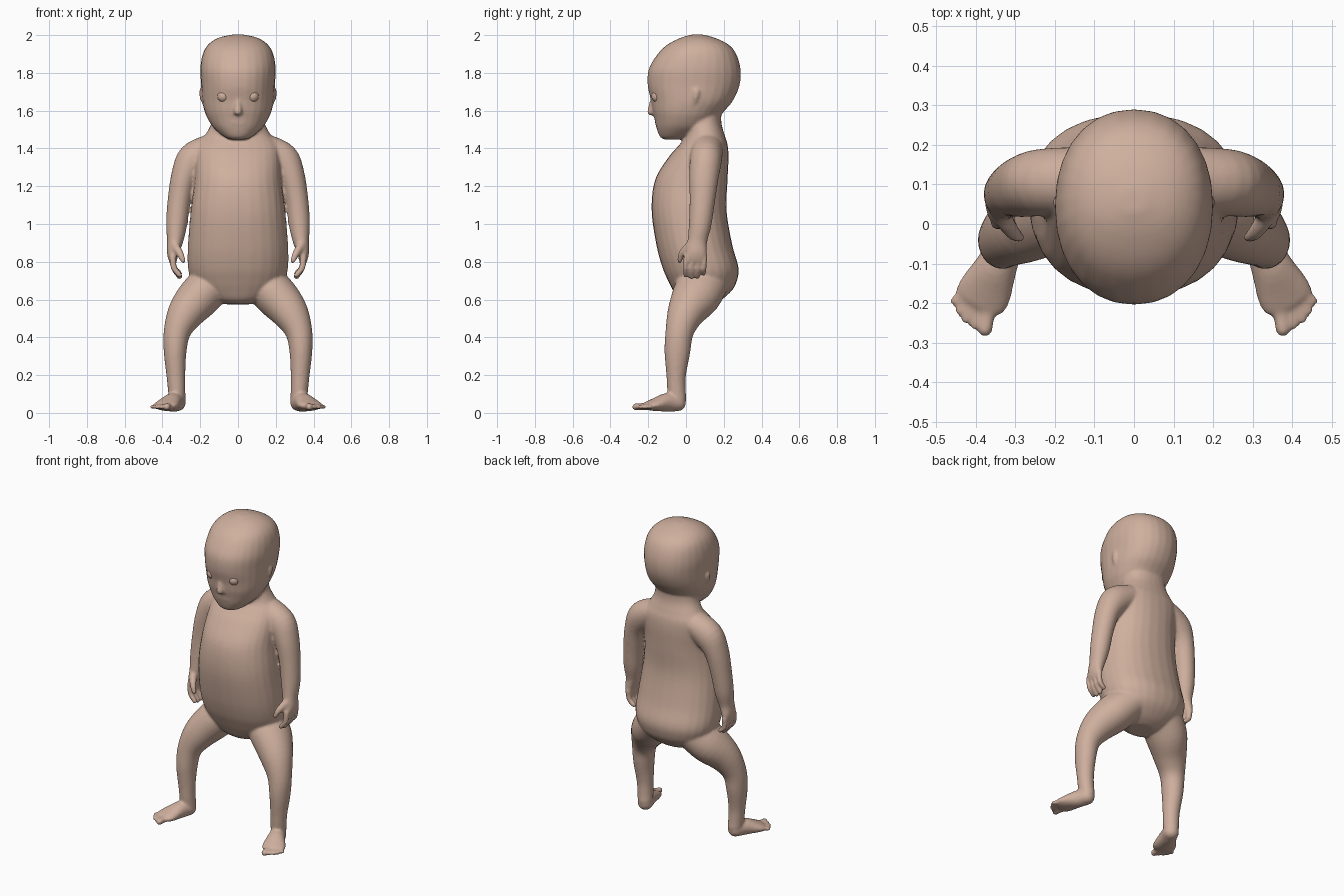
import bpy, bmesh, math
from mathutils import Vector

parts = []
N = 28


def spline(rows, steps=5):
    # Catmull-Rom interpolation through rows of numbers
    out = []
    for i in range(len(rows) - 1):
        p = [rows[max(0, min(len(rows) - 1, i + k))] for k in (-1, 0, 1, 2)]
        for s in range(steps):
            t = s / steps
            out.append([0.5 * (2 * b + (c - a) * t + (2 * a - 5 * b + 4 * c - d) * t * t
                               + (3 * b - a - 3 * c + d) * t ** 3) for a, b, c, d in zip(*p)])
    return out + [list(rows[-1])]


def skin(name, rings, mirror=False):
    for sx in ((1, -1) if mirror else (1,)):
        bm = bmesh.new()
        vs = [[bm.verts.new((p[0] * sx, p[1], p[2])) for p in r] for r in rings]
        for a, b in zip(vs, vs[1:]):
            for i in range(N):
                j = (i + 1) % N
                bm.faces.new((a[i], a[j], b[j], b[i]))
        bm.faces.new(vs[0])
        bm.faces.new(vs[-1])
        bmesh.ops.recalc_face_normals(bm, faces=bm.faces)
        me = bpy.data.meshes.new(name)
        bm.to_mesh(me)
        bm.free()
        ob = bpy.data.objects.new(name, me)
        bpy.context.collection.objects.link(ob)
        parts.append(ob)


def stack(name, rows, power=1.0):
    # horizontal sections: z, half width, front y, back y
    rings = []
    for z, w, f, b in spline(rows):
        ring = []
        for i in range(N):
            a = 2 * math.pi * i / N
            c, s = math.cos(a), math.sin(a)
            c = math.copysign(abs(c) ** power, c)
            s = math.copysign(abs(s) ** power, s)
            ring.append((w * c, (f + b) / 2 + (b - f) / 2 * s, z))
        rings.append(ring)
    skin(name, rings)


def limb(name, rows, ref=(0, 1, 0), mirror=True):
    # round-ended tube: x, y, z, side radius, other radius
    pts = spline(rows, 4)
    rings, ref = [], Vector(ref)
    for i, p in enumerate(pts):
        c = Vector(p[:3])
        t = (Vector(pts[min(i + 1, len(pts) - 1)][:3]) - Vector(pts[max(i - 1, 0)][:3])).normalized()
        u = t.cross(ref).normalized()
        v = u.cross(t)
        caps = [(0, 1)]
        r = min(p[3], p[4])
        ends = [(math.sin(k) * r, math.cos(k)) for k in (0.4, 0.8, 1.15, 1.45)]
        if i == 0:
            caps = [(-o, k) for o, k in reversed(ends)] + caps
        if i == len(pts) - 1:
            caps += ends
        for o, k in caps:
            rings.append([c + t * o + k * (u * p[3] * math.cos(2 * math.pi * j / N)
                                           + v * p[4] * math.sin(2 * math.pi * j / N)) for j in range(N)])
    skin(name, rings, mirror)


# trunk, neck and head
stack("torso", [(0.575, 0.07, 0.0, 0.14), (0.60, 0.14, -0.04, 0.19), (0.65, 0.21, -0.07, 0.245),
                (0.70, 0.245, -0.095, 0.27), (0.77, 0.265, -0.125, 0.278), (0.89, 0.265, -0.157, 0.245),
                (1.07, 0.25, -0.182, 0.215), (1.23, 0.23, -0.165, 0.22), (1.35, 0.225, -0.095, 0.225),
                (1.42, 0.215, -0.035, 0.22), (1.47, 0.175, 0.0, 0.205), (1.54, 0.14, 0.0, 0.187),
                (1.64, 0.13, 0.0, 0.19)], 0.9)
stack("head", [(1.448, 0.04, -0.115, -0.02), (1.462, 0.075, -0.138, 0.03), (1.51, 0.13, -0.157, 0.12),
               (1.56, 0.162, -0.168, 0.17), (1.60, 0.178, -0.178, 0.205), (1.655, 0.19, -0.186, 0.25),
               (1.735, 0.195, -0.203, 0.284), (1.82, 0.2, -0.197, 0.289), (1.90, 0.187, -0.15, 0.266),
               (1.95, 0.158, -0.098, 0.225), (1.985, 0.105, -0.03, 0.155), (2.003, 0.03, 0.03, 0.09)], 0.92)
# nose, lips and ears
limb("nose", [(0, -0.175, 1.655, 0.012, 0.015), (0, -0.186, 1.595, 0.022, 0.02)], mirror=False)
limb("lips", [(-0.025, -0.153, 1.537, 0.011, 0.011), (0.025, -0.153, 1.537, 0.011, 0.011)], mirror=False)
limb("ear", [(0.185, 0.055, 1.70, 0.022, 0.022), (0.184, 0.05, 1.665, 0.018, 0.018),
             (0.175, 0.045, 1.635, 0.012, 0.012)])
# arms
limb("arm", [(0.15, 0.11, 1.395, 0.08, 0.085), (0.235, 0.105, 1.34, 0.09, 0.085),
             (0.285, 0.095, 1.25, 0.07, 0.078), (0.312, 0.086, 1.12, 0.061, 0.067),
             (0.325, 0.075, 1.0, 0.056, 0.06), (0.333, 0.06, 0.91, 0.043, 0.052),
             (0.345, 0.055, 0.85, 0.032, 0.057), (0.345, 0.05, 0.815, 0.024, 0.056)])
for k in range(4):
    y = 0.002 + 0.032 * k
    drop = (0.01, 0, 0.003, 0.02)[k]
    limb("finger", [(0.345, y, 0.83, 0.018, 0.016), (0.34, y - 0.003, 0.77, 0.017, 0.0145),
                    (0.308, y - 0.005, 0.718 + drop, 0.014, 0.013)])
limb("thumb", [(0.335, 0.02, 0.885, 0.024, 0.024), (0.308, -0.02, 0.845, 0.02, 0.019),
               (0.29, -0.034, 0.805, 0.014, 0.014)])
# legs
limb("leg", [(0.12, 0.10, 0.70, 0.11, 0.13), (0.20, 0.055, 0.62, 0.115, 0.13),
             (0.275, 0.0, 0.53, 0.098, 0.10), (0.322, -0.034, 0.43, 0.072, 0.075),
             (0.333, -0.046, 0.32, 0.06, 0.068), (0.329, -0.052, 0.20, 0.05, 0.052),
             (0.325, -0.05, 0.12, 0.046, 0.049), (0.322, -0.044, 0.075, 0.045, 0.046)])
# feet and toes
limb("foot", [(0.322, -0.045, 0.052, 0.046, 0.044), (0.345, -0.10, 0.056, 0.052, 0.05),
              (0.375, -0.165, 0.043, 0.068, 0.034), (0.39, -0.195, 0.038, 0.068, 0.024)], (0, 0, 1))
toes = [((0.365, -0.19), (0.377, -0.268), 0.019), ((0.385, -0.19), (0.405, -0.256), 0.013),
        ((0.40, -0.185), (0.427, -0.24), 0.013), ((0.41, -0.175), (0.443, -0.22), 0.012),
        ((0.415, -0.16), (0.455, -0.194), 0.012)]
for a, b, r in toes:
    limb("toe", [(*a, 0.036, r, r), (*b, 0.032, r, r)], (0, 0, 1))

# merge into one continuous skin
bpy.ops.object.select_all(action='DESELECT')
for ob in parts:
    ob.select_set(True)
bpy.context.view_layer.objects.active = parts[0]
bpy.ops.object.join()
body = bpy.context.object
body.name = "body"
m = body.modifiers.new("Fuse", 'REMESH')
m.mode = 'VOXEL'
m.voxel_size = 0.008
m.use_smooth_shade = True
s = body.modifiers.new("Soften", 'SMOOTH')
s.factor = 0.5
s.iterations = 7

# colour
mat = bpy.data.materials.new("skin")
mat.diffuse_color = (0.62, 0.43, 0.34, 1)
body.data.materials.clear()
body.data.materials.append(mat)

# eyes
for sx in (1, -1):
    bpy.ops.mesh.primitive_uv_sphere_add(segments=24, ring_count=14, radius=0.033,
                                         location=(0.077 * sx, -0.15, 1.676))
    eye = bpy.context.object
    eye.name = "eye"
    eye.data.materials.append(mat)
    bpy.ops.object.shade_smooth()
